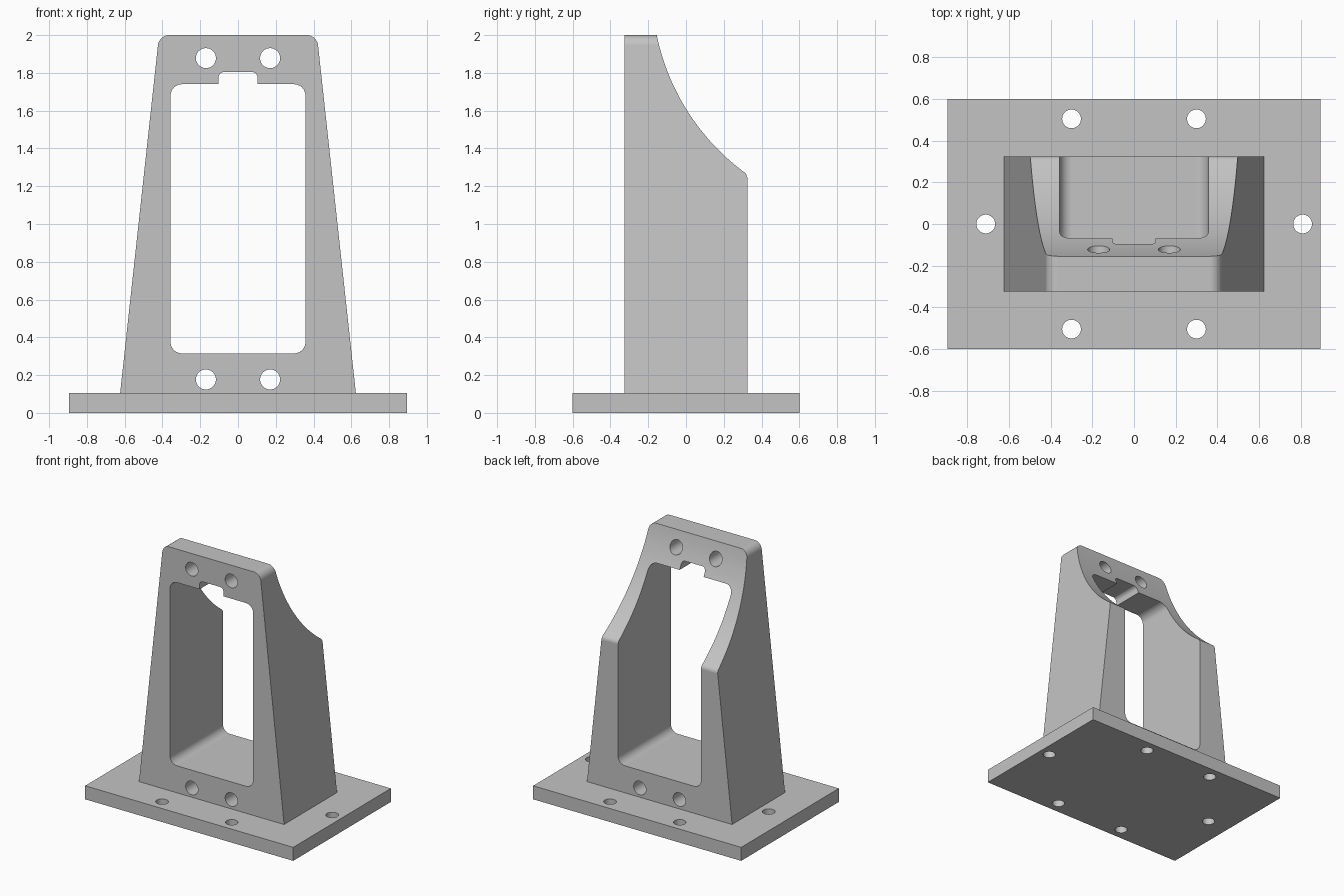
import bpy
import bmesh
from math import sin, cos, tan, pi, atan2, radians
from mathutils import Vector

cube = bpy.data.objects.get("Cube")
if cube:
    bpy.data.objects.remove(cube, do_unlink=True)

grey = bpy.data.materials.new("machined grey")
grey.use_nodes = True
color = (0.55, 0.55, 0.55, 1)
grey.diffuse_color = color
grey.node_tree.nodes["Principled BSDF"].inputs["Base Color"].default_value = color


def rounded(corners, steps=8):
    """Outline from (u, v, radius) corners, each rounded by its radius."""
    out = []
    for i, (u, v, r) in enumerate(corners):
        p = Vector((u, v))
        if r == 0:
            out.append(p)
            continue
        a = (Vector(corners[i - 1][:2]) - p).normalized()
        b = (Vector(corners[(i + 1) % len(corners)][:2]) - p).normalized()
        half = a.angle(b) / 2
        centre = p + (a + b).normalized() * r / sin(half)
        start = p + a * r / tan(half) - centre
        end = p + b * r / tan(half) - centre
        turn = atan2(start.x * end.y - start.y * end.x, start.dot(end))
        for k in range(steps + 1):
            t = turn * k / steps
            out.append(centre + Vector((start.x * cos(t) - start.y * sin(t),
                                        start.x * sin(t) + start.y * cos(t))))
    return out


def circle(u, v, r, n=40):
    return [(u + r * cos(2 * pi * k / n), v + r * sin(2 * pi * k / n)) for k in range(n)]


def prism(name, outline, axis, lo, hi):
    """Extrude a flat outline along the x, y or z axis."""
    place = {"x": lambda u, v, w: (w, u, v),
             "y": lambda u, v, w: (u, w, v),
             "z": lambda u, v, w: (u, v, w)}[axis]
    bm = bmesh.new()
    rings = [[bm.verts.new(place(u, v, w)) for u, v in outline] for w in (lo, hi)]
    n = len(outline)
    for ring in rings:
        bm.faces.new(ring)
    for i in range(n):
        j = (i + 1) % n
        bm.faces.new((rings[0][i], rings[0][j], rings[1][j], rings[1][i]))
    bmesh.ops.recalc_face_normals(bm, faces=bm.faces)
    mesh = bpy.data.meshes.new(name)
    bm.to_mesh(mesh)
    bm.free()
    mesh.materials.append(grey)
    obj = bpy.data.objects.new(name, mesh)
    bpy.context.collection.objects.link(obj)
    return obj


def combine(target, other, operation):
    mod = target.modifiers.new("combine", "BOOLEAN")
    mod.object, mod.operation, mod.solver = other, operation, "EXACT"
    bpy.context.view_layer.objects.active = target
    bpy.ops.object.modifier_apply(modifier=mod.name)
    bpy.data.objects.remove(other, do_unlink=True)


# Tapered tower, trimmed by its side outline with the concave back sweep
stand = prism("mounting_stand", rounded([
    (-0.63, 0.05, 0), (0.63, 0.05, 0), (0.418, 2, 0.06), (-0.418, 2, 0.06)]), "y", -0.325, 0.325)

cy, cz, radius = 1.03, 2.245, 1.21
a0 = atan2(1.262 - cz, 0.325 - cy)
a1 = atan2(2 - cz, -0.155 - cy)
sweep = [(cy + radius * cos(a0 + (a1 - a0) * k / 24),
          cz + radius * sin(a0 + (a1 - a0) * k / 24), 0) for k in range(25)]
sweep[0] = (0.325, 1.262, 0.04)
sweep[-1] = (-0.155, 2, 0)
side = rounded([(-0.325, 0, 0), (0.325, 0, 0)] + sweep + [(-0.325, 2, 0)])
combine(stand, prism("side_outline", side, "x", -1, 1), "INTERSECT")

# Base plate
plate = rounded([(-0.895, -0.6, 0), (0.895, -0.6, 0), (0.895, 0.6, 0), (-0.895, 0.6, 0)])
combine(stand, prism("base_plate", plate, "z", 0, 0.105), "UNION")

# Window with a notch in its upper edge
window = rounded([
    (-0.357, 0.315, 0.06), (0.357, 0.315, 0.06), (0.357, 1.74, 0.06),
    (0.103, 1.74, 0), (0.103, 1.805, 0.03), (-0.103, 1.805, 0.03),
    (-0.103, 1.74, 0), (-0.357, 1.74, 0.06)])
combine(stand, prism("window_cutter", window, "y", -1, 1), "DIFFERENCE")

# Face holes and base bolt holes
for x in (-0.17, 0.17):
    for z in (0.177, 1.878):
        combine(stand, prism("face_drill", circle(x, z, 0.053), "y", -1, 1), "DIFFERENCE")
for x, y in ((-0.3, -0.505), (0.3, -0.505), (-0.3, 0.505), (0.3, 0.505), (-0.712, 0), (0.81, 0)):
    combine(stand, prism("base_drill", circle(x, y, 0.045), "z", -1, 0.2), "DIFFERENCE")

# Smooth curved walls, crisp machined edges
bpy.ops.object.select_all(action="DESELECT")
stand.select_set(True)
bpy.context.view_layer.objects.active = stand
bpy.ops.object.shade_smooth_by_angle(angle=radians(25))
weighted = stand.modifiers.new("flat_faces", "WEIGHTED_NORMAL")
weighted.keep_sharp = True
